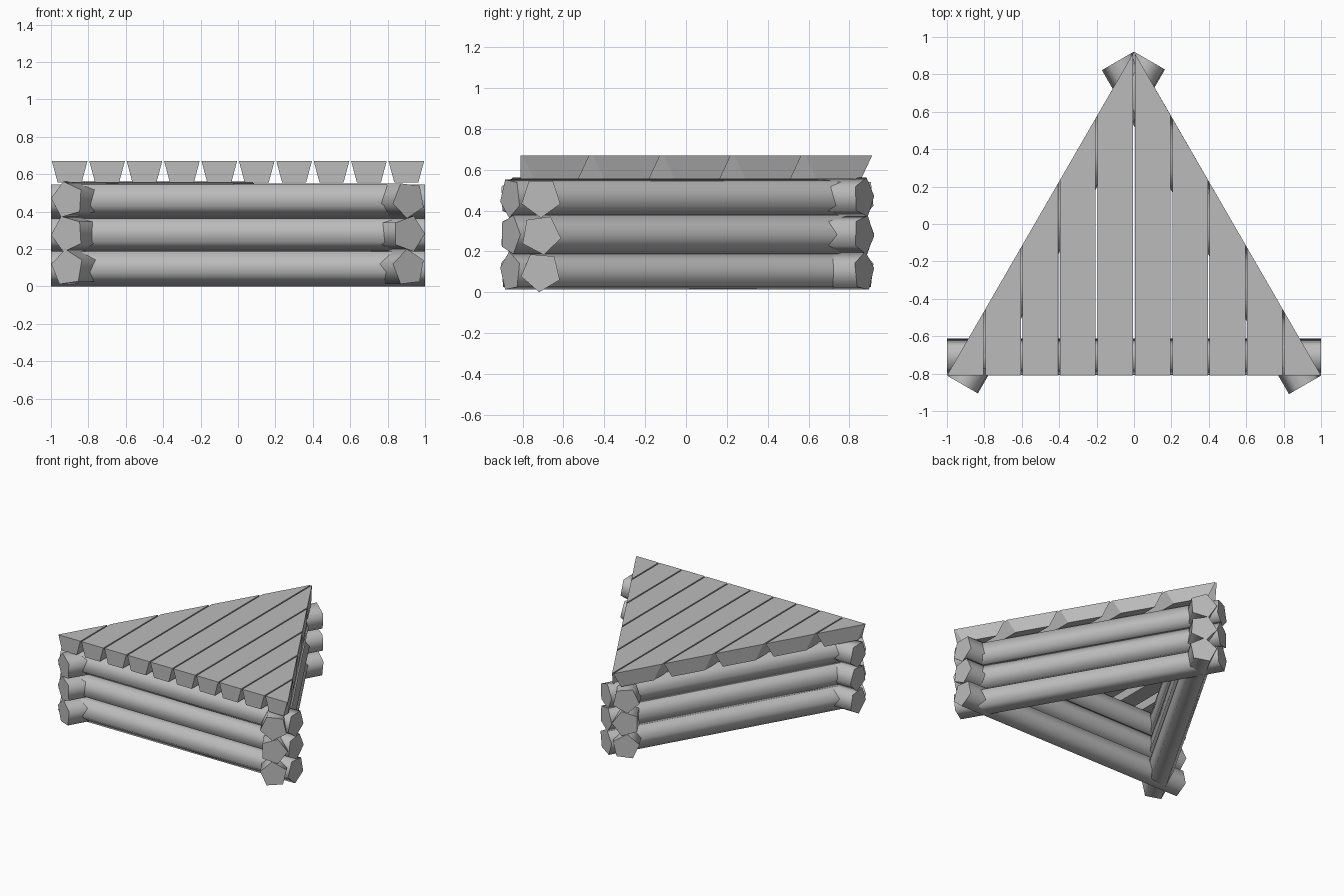
import bpy, bmesh
from math import radians, sin, cos
from mathutils import Matrix, Vector

cube = bpy.data.objects.get("Cube")
if cube:
    bpy.data.objects.remove(cube)

# Single plain grey for everything
grey = bpy.data.materials.new("weathered_grey")
grey.use_nodes = True
grey.diffuse_color = (0.5, 0.5, 0.5, 1)
grey.node_tree.nodes["Principled BSDF"].inputs["Base Color"].default_value = (0.5, 0.5, 0.5, 1)

CENTRE_Y = -0.233
LOG_RADIUS = 0.1
ROOF_Z = (0.555, 0.67)
FRONT_Y, TIP_Y = -0.81, 0.92


def prism(bm, ring, axis):
    """Extrude a closed ring of points along the axis vector."""
    face = bm.faces.new([bm.verts.new(p) for p in ring])
    moved = bmesh.ops.extrude_face_region(bm, geom=[face])["geom"]
    bmesh.ops.translate(bm, vec=axis, verts=[v for v in moved if isinstance(v, bmesh.types.BMVert)])
    bmesh.ops.recalc_face_normals(bm, faces=bm.faces)


def finish(bm, name, smooth=False):
    bmesh.ops.recalc_face_normals(bm, faces=bm.faces)
    mesh = bpy.data.meshes.new(name)
    bm.to_mesh(mesh)
    bm.free()
    mesh.materials.append(grey)
    obj = bpy.data.objects.new(name, mesh)
    bpy.context.collection.objects.link(obj)
    if smooth:
        bpy.ops.object.select_all(action='DESELECT')
        obj.select_set(True)
        bpy.context.view_layer.objects.active = obj
        bpy.ops.object.shade_smooth_by_angle(angle=radians(80))
    return obj


# Three walls of five-sided logs, each log rolled a little differently
walls = {"front": (0, (-23, -10, -18)),
         "right": (-120, (25, 40, 32)),
         "left": (120, (12, 36, 60))}
for side, (turn, rolls) in walls.items():
    for layer, roll in enumerate(rolls):
        bm = bmesh.new()
        angles = [radians(roll + 72 * k) for k in range(5)]
        ring = [Vector((-1, LOG_RADIUS * cos(a) - 0.477, LOG_RADIUS * sin(a))) for a in angles]
        prism(bm, ring, Vector((2, 0, 0)))
        place = Matrix.Translation((0, CENTRE_Y, 0.1 + 0.182 * layer))
        bm.transform(place @ Matrix.Rotation(radians(turn), 4, 'Z'))
        finish(bm, f"{side}_wall_log_{layer + 1}", smooth=True)

# Tapered roof planks, trimmed to a triangle
for i in range(10):
    x = -0.9 + 0.2 * i
    bm = bmesh.new()
    low, high = ROOF_Z
    ring = [(x - 0.064, FRONT_Y, low), (x + 0.064, FRONT_Y, low),
            (x + 0.095, FRONT_Y, high), (x - 0.095, FRONT_Y, high)]
    prism(bm, ring, Vector((0, 2, 0)))
    for s in (-1, 1):
        cut = bmesh.ops.bisect_plane(
            bm, geom=bm.verts[:] + bm.edges[:] + bm.faces[:], plane_co=(0, TIP_Y, 0),
            plane_no=(s * (TIP_Y - FRONT_Y), 1, 0), clear_outer=True)
        edges = [e for e in cut["geom_cut"] if isinstance(e, bmesh.types.BMEdge)]
        if edges:
            bmesh.ops.holes_fill(bm, edges=bm.edges[:])
    finish(bm, f"roof_plank_{i + 1}")
